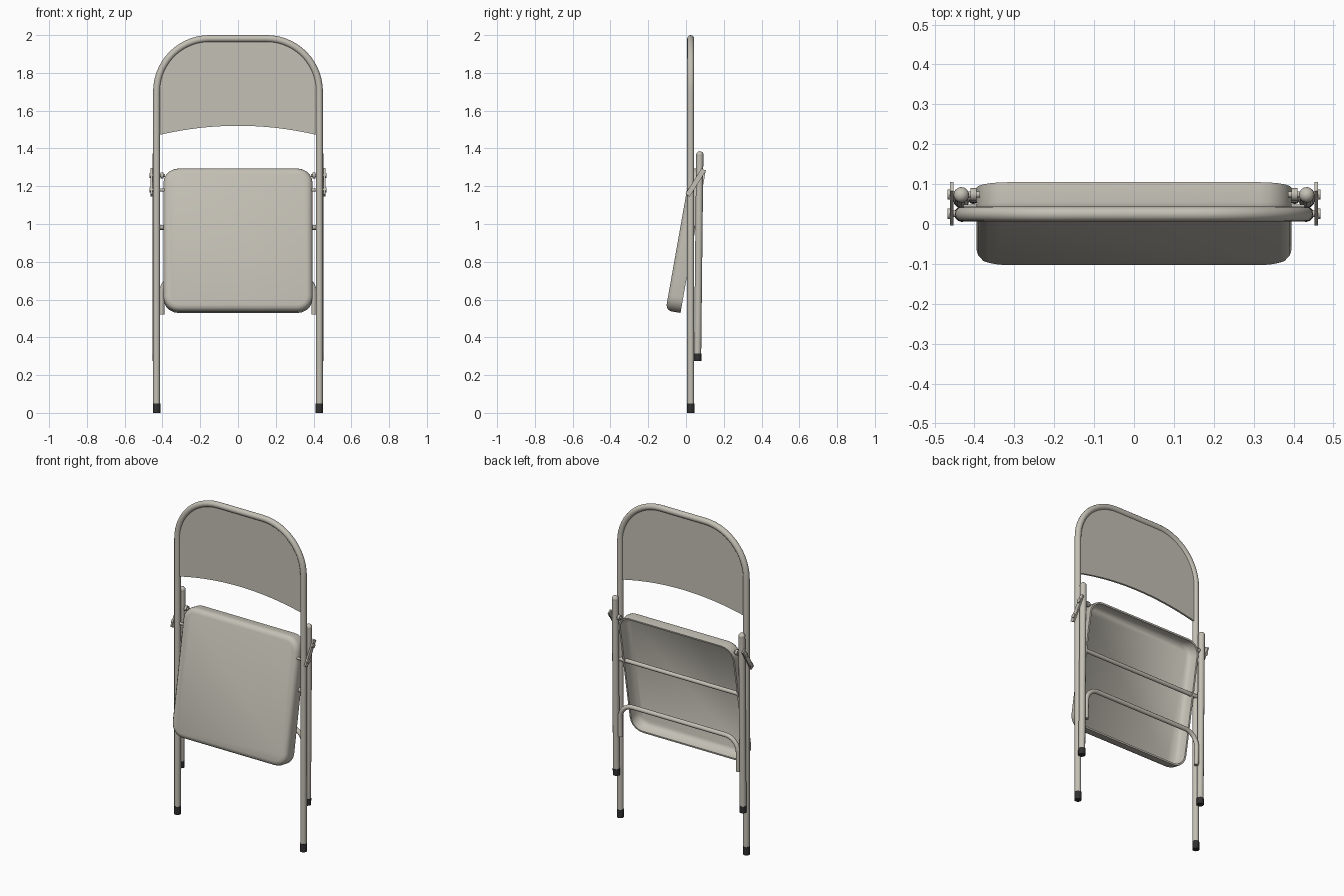
import bpy, bmesh, math
from mathutils import Vector

if "Cube" in bpy.data.objects:
    bpy.data.objects.remove(bpy.data.objects["Cube"])


def material(name, rgb):
    m = bpy.data.materials.new(name)
    m.diffuse_color = (*rgb, 1)
    m.use_nodes = True
    m.node_tree.nodes["Principled BSDF"].inputs["Base Color"].default_value = m.diffuse_color
    return m


BEIGE = material("warm grey metal", (0.55, 0.525, 0.46))
BLACK = material("dark rubber", (0.03, 0.03, 0.03))


def finish(ob, mat, angle=40):
    ob.data.materials.clear()
    ob.data.materials.append(mat)
    bpy.ops.object.select_all(action='DESELECT')
    ob.select_set(True)
    bpy.context.view_layer.objects.active = ob
    bpy.ops.object.shade_smooth_by_angle(angle=math.radians(angle))
    return ob


def tube(name, pts, r, mat=BEIGE):
    """Round capped tube swept along a path."""
    cu = bpy.data.curves.new(name, 'CURVE')
    cu.dimensions = '3D'
    cu.bevel_depth = r
    cu.bevel_resolution = 4
    cu.use_fill_caps = True
    sp = cu.splines.new('POLY')
    sp.points.add(len(pts) - 1)
    for p, co in zip(sp.points, pts):
        p.co = (*co, 1)
    ob = bpy.data.objects.new(name, cu)
    bpy.context.collection.objects.link(ob)
    bpy.ops.object.select_all(action='DESELECT')
    ob.select_set(True)
    bpy.context.view_layer.objects.active = ob
    bpy.ops.object.convert(target='MESH')
    return finish(bpy.context.object, mat)


def mesh_object(name, bm, mat=BEIGE, angle=40):
    bmesh.ops.recalc_face_normals(bm, faces=bm.faces)
    me = bpy.data.meshes.new(name)
    bm.to_mesh(me)
    bm.free()
    ob = bpy.data.objects.new(name, me)
    bpy.context.collection.objects.link(ob)
    return finish(ob, mat, angle)


def arch(w, top, r, n=14):
    """Points (x, z) over a rounded arch, from right to left, corners only."""
    right = [(w - r + r * math.cos(a), top - r + r * math.sin(a))
             for a in (math.pi / 2 * i / n for i in range(n + 1))]
    return right + [(-x, z) for x, z in reversed(right)]


# front frame: inverted U tube
FY, W, R = 0.025, 0.431, 0.0185
path = [(W, FY, 0.04)] + [(x, FY, z) for x, z in arch(W, 2 - R, 0.28)] + [(-W, FY, 0.04)]
tube("front_frame", path, R)

# back rest panel inside the arch, with curved lower edge
outline = arch(W - 0.008, 1.976, 0.275)
for i in range(21):
    x = -0.423 + 0.846 * i / 20
    outline.append((x, 1.47 + 0.05 * (1 - (x / 0.423) ** 2)))
bm = bmesh.new()
face = bm.faces.new([bm.verts.new((x, FY - 0.006, z)) for x, z in outline])
ext = bmesh.ops.extrude_face_region(bm, geom=[face])
bmesh.ops.translate(bm, vec=(0, 0.012, 0),
                    verts=[v for v in ext['geom'] if isinstance(v, bmesh.types.BMVert)])
mesh_object("back_rest", bm)

# seat: tilted open tray, lofted from rounded rectangles of (inset, depth)
BASE = Vector((0, -0.108, 0.543))
UP = (Vector((0, 0.026, 1.299)) - BASE)
LEN = UP.length
UP.normalize()
BACK = Vector((0, UP.z, -UP.y))


def seat_ring(inset, depth):
    hw, hl, r = 0.395 - inset, LEN / 2 - inset, 0.08 - inset
    pts = []
    for q, (sx, sy) in enumerate(((1, 1), (-1, 1), (-1, -1), (1, -1))):
        for k in range(6):
            a = math.pi / 2 * (q + k / 5)
            x = sx * (hw - r) + r * math.cos(a)
            v = sy * (hl - r) + r * math.sin(a)
            pts.append(BASE + Vector((x, 0, 0)) + UP * (v + LEN / 2) + BACK * depth)
    return pts


bm = bmesh.new()
profile = [(0.03, 0.012), (0.01, 0.03), (0.01, 0.08), (0, 0.08), (0, 0.03),
           (0.004, 0.016), (0.014, 0.005), (0.03, 0)]
rings = [[bm.verts.new(p) for p in seat_ring(*pr)] for pr in profile]
for a, b in zip(rings, rings[1:]):
    for i in range(len(a)):
        j = (i + 1) % len(a)
        bm.faces.new((a[i], a[j], b[j], b[i]))
bm.faces.new(rings[0])
bm.faces.new(rings[-1])
mesh_object("seat", bm, angle=50)

# rear legs
LOW, HIGH = Vector((0, 0.061, 0.275)), Vector((0, 0.073, 1.366))
DIR = (HIGH - LOW).normalized()
for s, side in ((-1, "left"), (1, "right")):
    off = Vector((s * 0.433, 0, 0))
    tube("rear_leg_" + side, [LOW + off + DIR * 0.03, HIGH + off], 0.019)
    bpy.ops.mesh.primitive_uv_sphere_add(segments=16, ring_count=10, radius=0.0195,
                                         location=HIGH + off)
    cap = bpy.context.object
    cap.name = "rear_leg_cap_" + side
    finish(cap, BEIGE)

    # rubber feet
    tube("rear_foot_" + side, [LOW + off, LOW + off + DIR * 0.04], 0.0205, BLACK)
    tube("front_foot_" + side, [(s * W, FY, 0), (s * W, FY, 0.05)], 0.02, BLACK)

    # hinge strap outside the legs
    a, b = Vector((0, 0.008, 1.152)), Vector((0, 0.094, 1.288))
    d = (b - a).normalized()
    n = Vector((0, d.z, -d.y)) * 0.0135
    bm = bmesh.new()
    f = bm.faces.new([bm.verts.new(p + Vector((s * 0.453, 0, 0)))
                      for p in (a - n, a + n, b + n, b - n)])
    ext = bmesh.ops.extrude_face_region(bm, geom=[f])
    bmesh.ops.translate(bm, vec=(s * 0.009, 0, 0),
                        verts=[v for v in ext['geom'] if isinstance(v, bmesh.types.BMVert)])
    mesh_object("hinge_strap_" + side, bm)

    # pivot pins and washers through legs, strap and seat
    for tag, y, z in (("front", 0.026, 1.18), ("rear", 0.074, 1.257)):
        tube(f"pivot_pin_{tag}_{side}", [(s * 0.386, y, z), (s * 0.464, y, z)], 0.008)
        tube(f"pivot_head_{tag}_{side}", [(s * 0.461, y, z), (s * 0.468, y, z)], 0.013)
    tube("washer_" + side, [(s * 0.395, 0.074, 1.257), (s * 0.41, 0.074, 1.257)], 0.016)

# straight cross rod between the front legs
tube("cross_rod", [(-0.428, 0.036, 0.982), (0.428, 0.036, 0.982)], 0.0125)

# bent brace between the rear legs
bw = 0.403
brace = [(bw, 0.0635, 0.52)] + [(x, 0.066, z) for x, z in arch(bw, 0.722, 0.085, 8)]
brace.append((-bw, 0.0635, 0.52))
tube("rear_brace", brace, 0.0135)
